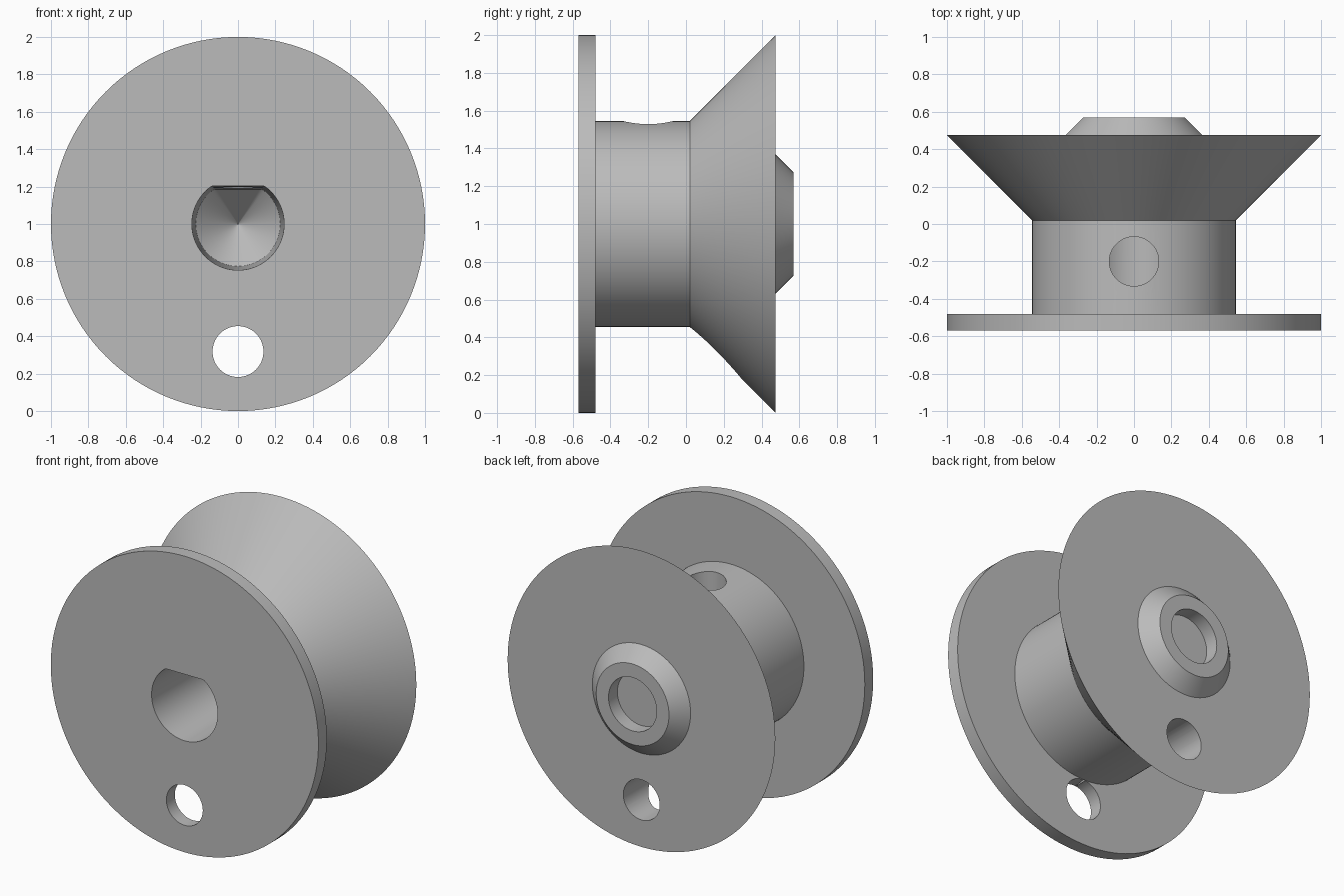
import bpy
import bmesh
import math
from mathutils import Matrix

SEGMENTS = 128

if "Cube" in bpy.data.objects:
    bpy.data.objects.remove(bpy.data.objects["Cube"], do_unlink=True)

grey = bpy.data.materials.new("plain grey")
grey.use_nodes = True
colour = (0.5, 0.5, 0.5, 1)
grey.diffuse_color = colour
grey.node_tree.nodes["Principled BSDF"].inputs["Base Color"].default_value = colour


def loft(name, profile, flat=None, segments=SEGMENTS):
    """Stack rings of (y, radius) along y; flat trims each ring's top as a share of its radius."""
    bm = bmesh.new()
    rings = []
    for y, r in profile:
        ring = []
        for i in range(segments):
            a = 2 * math.pi * i / segments
            h = math.sin(a) if flat is None else min(math.sin(a), flat)
            ring.append(bm.verts.new((r * math.cos(a), y, r * h)))
        rings.append(ring)
    for low, high in zip(rings, rings[1:]):
        for i in range(segments):
            j = (i + 1) % segments
            bm.faces.new((low[i], low[j], high[j], high[i]))
    bm.faces.new(rings[0])
    bm.faces.new(rings[-1])
    bmesh.ops.recalc_face_normals(bm, faces=bm.faces)
    mesh = bpy.data.meshes.new(name)
    bm.to_mesh(mesh)
    bm.free()
    mesh.materials.append(grey)
    obj = bpy.data.objects.new(name, mesh)
    bpy.context.collection.objects.link(obj)
    obj.location.z = 1
    return obj


# Flange, hub, flared cone and rear boss in one turned body
spool = loft("spool_body", [
    (-0.57, 1), (-0.48, 1), (-0.48, 0.545), (0.02, 0.545),
    (0.475, 1), (0.475, 0.367), (0.57, 0.272)])

# Tapered D-shaped shaft bore with a conical end
bore = loft("bore_cutter", [(-0.58, 0.247), (0.2, 0.226), (0.4, 0.002)], flat=0.82)

# Shallow round recess in the rear boss
recess = loft("recess_cutter", [(0.475, 0.18), (0.6, 0.18)])

# Hole through both flanges, just outside the hub
through = loft("through_hole_cutter", [(-0.7, 0.136), (0.7, 0.136)], segments=64)
through.location.z = 0.318

# Radial screw hole from the top of the hub into the bore
screw = loft("screw_hole_cutter", [(0.05, 0.132), (0.7, 0.132)], segments=64)
screw.data.transform(Matrix.Rotation(math.pi / 2, 4, "X"))
screw.location = (0, -0.2, 1)

cutters = (bore, recess, through, screw)
for cutter in cutters:
    cutter.hide_render = True
    mod = spool.modifiers.new(cutter.name, "BOOLEAN")
    mod.operation = "DIFFERENCE"
    mod.solver = "EXACT"
    mod.object = cutter

# Bake the cuts and drop the cutters
bpy.context.view_layer.update()
graph = bpy.context.evaluated_depsgraph_get()
cut_mesh = bpy.data.meshes.new_from_object(spool.evaluated_get(graph))
spool.modifiers.clear()
spool.data = cut_mesh
for cutter in cutters:
    bpy.data.objects.remove(cutter, do_unlink=True)

bpy.ops.object.select_all(action="DESELECT")
spool.select_set(True)
bpy.context.view_layer.objects.active = spool
bpy.ops.object.shade_smooth_by_angle(angle=math.radians(25))
